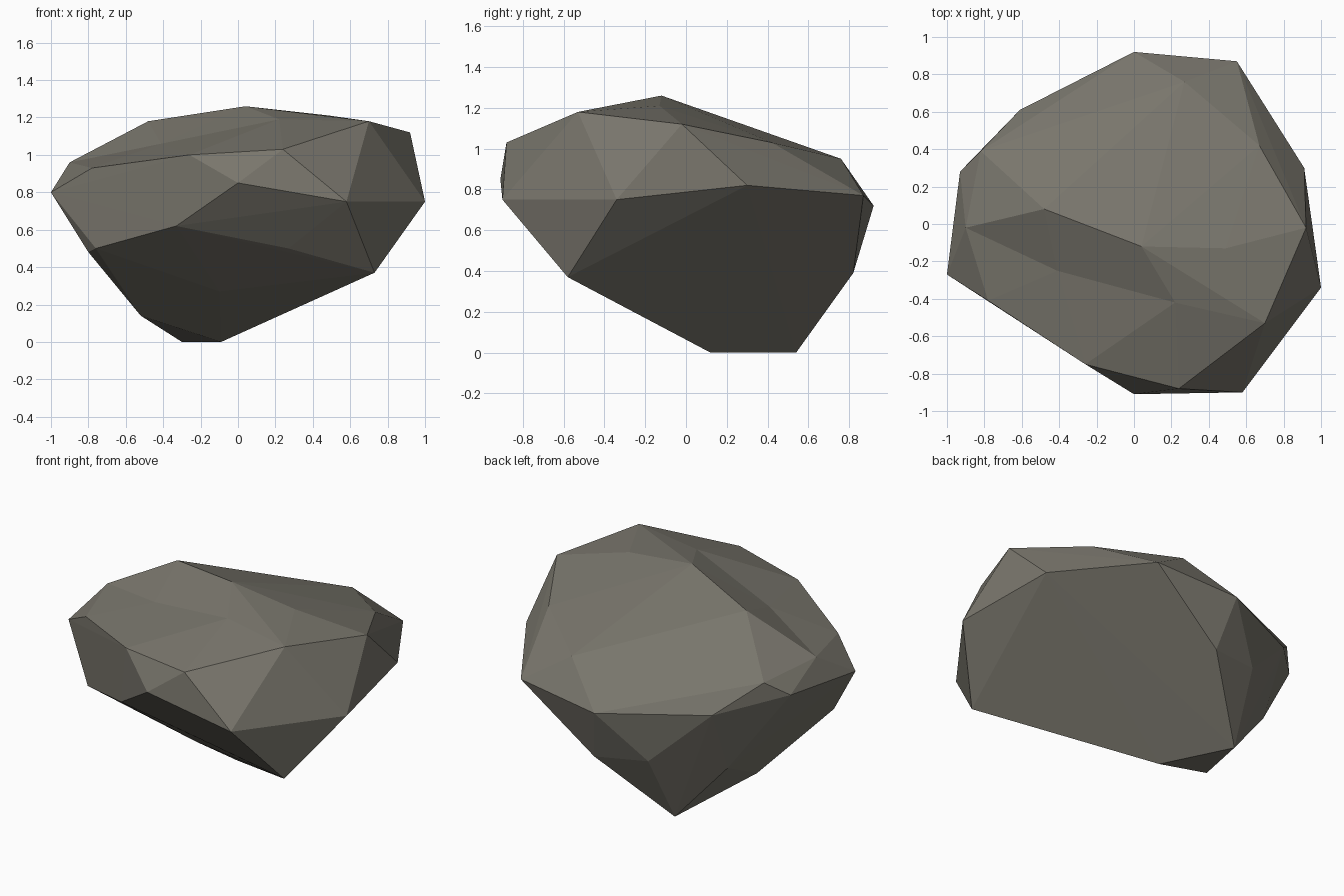
import bpy
import bmesh
from mathutils import Vector

cube = bpy.data.objects.get("Cube")
if cube:
    bpy.data.objects.remove(cube, do_unlink=True)

# Control corners of the boulder, grouped by region
crown = [(.04, -.12, 1.26), (-.48, .08, 1.18), (.49, -.13, 1.21), (.7, -.53, 1.18),
         (.92, -.02, 1.12), (.67, .42, 1.03), (.27, .76, .95)]
shoulder = [(.24, -.88, 1.03), (-.26, -.75, 1), (-.78, -.41, .93),
            (-.9, -.02, .96), (-.82, .39, .93)]
waist = [(1, -.34, .75), (.91, .3, .82), (.55, .87, .77), (0, .92, .72),
         (-.61, .61, .75), (-.93, .28, .84), (-1, -.27, .8),
         (0, -.91, .85), (.58, -.9, .75)]
belly = [(.73, -.58, .37), (.27, -.66, .5), (-.33, -.7, .62), (-.76, -.42, .5),
         (-.8, -.34, .48), (-.6, .44, .35), (-.26, .75, .42), (.07, .82, .39)]
base = [(-.3, .54, 0), (-.09, .12, 0), (-.52, .03, .14), (.33, -.23, .2),
        (-.1, -.28, .27)]

# Shallow hollows on top: a corner and the depth it sinks after wrapping
hollows = [((-.41, -.25, 1.16), .1), ((.22, -.42, 1.23), .04)]


def wrap(name, corners, dents, material):
    """Wrap corners in a faceted skin, then sink the hollow corners."""
    bm = bmesh.new()
    for corner in corners + [spot for spot, depth in dents]:
        bm.verts.new(corner)
    result = bmesh.ops.convex_hull(bm, input=bm.verts[:])
    spare = set(result["geom_interior"] + result["geom_unused"])
    bmesh.ops.delete(bm, geom=[v for v in spare if isinstance(v, bmesh.types.BMVert)],
                     context='VERTS')
    for spot, depth in dents:
        nearest = min(bm.verts, key=lambda v: (v.co - Vector(spot)).length)
        if (nearest.co - Vector(spot)).length < .01:
            nearest.co.z -= depth
    bmesh.ops.recalc_face_normals(bm, faces=bm.faces[:])
    mesh = bpy.data.meshes.new(name)
    bm.to_mesh(mesh)
    bm.free()
    mesh.materials.append(material)
    obj = bpy.data.objects.new(name, mesh)
    bpy.context.scene.collection.objects.link(obj)
    return obj


# Warm grey stone
stone = bpy.data.materials.new("warm_grey_stone")
stone.use_nodes = True
colour = (.19, .18, .15, 1)
stone.diffuse_color = colour
stone.node_tree.nodes["Principled BSDF"].inputs["Base Color"].default_value = colour

wrap("boulder", crown + shoulder + waist + belly + base, hollows, stone)
